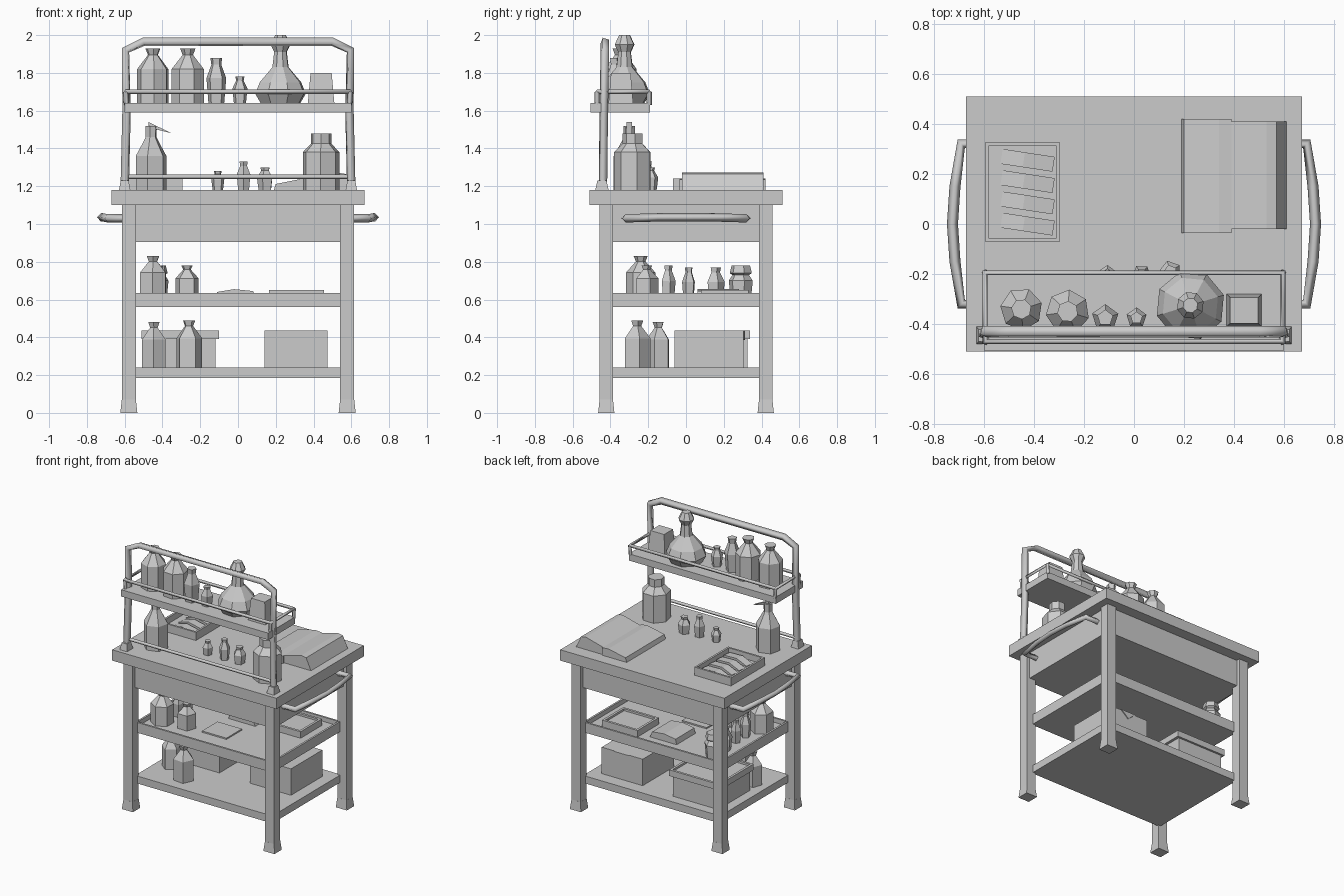
import bpy, bmesh, math
from mathutils import Matrix, Vector

if "Cube" in bpy.data.objects:
    bpy.data.objects.remove(bpy.data.objects["Cube"])


def finish(bm, name):
    bmesh.ops.recalc_face_normals(bm, faces=bm.faces)
    me = bpy.data.meshes.new(name)
    bm.to_mesh(me)
    bm.free()
    ob = bpy.data.objects.new(name, me)
    bpy.context.collection.objects.link(ob)
    return ob


def box(name, x, y, z, top=1.0, recess=None):
    """Box from (min, max) ranges; optional top taper and (wall, depth) recess."""
    bm = bmesh.new()
    bmesh.ops.create_cube(bm, size=1)
    c = Vector([(r[0] + r[1]) / 2 for r in (x, y, z)])
    for v in bm.verts:
        s = top if v.co.z > 0 else 1
        v.co = c + Vector((v.co.x * (x[1] - x[0]) * s, v.co.y * (y[1] - y[0]) * s,
                           v.co.z * (z[1] - z[0])))
    if recess:
        bm.normal_update()
        face = max(bm.faces, key=lambda f: f.calc_center_median().z)
        bmesh.ops.inset_region(bm, faces=[face], thickness=recess[0])
        new = bmesh.ops.extrude_discrete_faces(bm, faces=[face])["faces"]
        bmesh.ops.translate(bm, verts=new[0].verts, vec=(0, 0, -recess[1]))
    return finish(bm, name)


def lathe(name, loc, profile, sides=6, turn=0.3):
    """Low-poly solid of revolution from (radius, height) points."""
    bm = bmesh.new()
    rings = [[bm.verts.new((loc[0] + r * math.cos(turn + 2 * math.pi * i / sides),
                            loc[1] + r * math.sin(turn + 2 * math.pi * i / sides),
                            loc[2] + h)) for i in range(sides)] for r, h in profile]
    for a, b in zip(rings, rings[1:]):
        for i in range(sides):
            j = (i + 1) % sides
            bm.faces.new((a[i], a[j], b[j], b[i]))
    bm.faces.new(rings[0])
    bm.faces.new(rings[-1])
    return finish(bm, name)


def bottle(name, x, y, z, r, h, sides=6, turn=0.3):
    return lathe(name, (x, y, z), [(r, 0), (r, h * .62), (r * .45, h * .83),
                                   (r * .32, h * .88), (r * .48, h)], sides, turn)


def vial(name, x, y, z, r, h, turn=0.3):
    return lathe(name, (x, y, z), [(r * .8, 0), (r, h * .55), (r * .5, h * .85), (r * .6, h)], 5, turn)


def prism(name, pts, y0, y1):
    """XZ profile extruded along y."""
    bm = bmesh.new()
    f = bm.faces.new([bm.verts.new((x, y0, z)) for x, z in pts])
    new = bmesh.ops.extrude_face_region(bm, geom=[f])["geom"]
    bmesh.ops.translate(bm, verts=[g for g in new if isinstance(g, bmesh.types.BMVert)],
                        vec=(0, y1 - y0, 0))
    return finish(bm, name)


def pipe(name, pts, r, cyclic=False):
    """Four-sided bar along a path."""
    cu = bpy.data.curves.new(name, 'CURVE')
    cu.dimensions = '3D'
    cu.bevel_depth, cu.bevel_resolution, cu.use_fill_caps = r, 0, True
    sp = cu.splines.new('POLY')
    sp.points.add(len(pts) - 1)
    for p, co in zip(sp.points, pts):
        p.co = (*co, 1)
    sp.use_cyclic_u = cyclic
    ob = bpy.data.objects.new(name, cu)
    bpy.context.collection.objects.link(ob)
    bpy.ops.object.select_all(action='DESELECT')
    ob.select_set(True)
    bpy.context.view_layer.objects.active = ob
    bpy.ops.object.convert(target='MESH')
    return ob


# Table body
box("tabletop", (-.67, .67), (-.51, .51), (1.10, 1.18))
box("apron", (-.59, .59), (-.43, .43), (.905, 1.10))
box("middle_shelf", (-.56, .56), (-.40, .40), (.56, .635), recess=(.02, .033))
box("lower_shelf", (-.56, .56), (-.40, .40), (.185, .24))
for sx in (-1, 1):
    for sy in (-1, 1):
        cx, cy = sx * .578, sy * .422
        box("leg", (cx - .037, cx + .037), (cy - .035, cy + .035), (.07, 1.10))
        box("foot", (cx - .045, cx + .045), (cy - .043, cy + .043), (0, .07), top=.83)

# Side handles
for s in (-1, 1):
    pipe("side_handle", [(s * .58, -.32, 1.03), (s * .69, -.32, 1.03), (s * .715, -.15, 1.035),
                         (s * .725, 0, 1.035), (s * .715, .15, 1.035), (s * .69, .32, 1.03),
                         (s * .58, .32, 1.03)], .022)

# Overhead frame, upper shelf and rails
pipe("overhead_frame", [(-.60, -.44, 1.18), (-.59, -.435, 1.60), (-.595, -.43, 1.92),
                        (-.50, -.43, 1.965), (.50, -.43, 1.965), (.595, -.43, 1.92),
                        (.59, -.435, 1.60), (.60, -.44, 1.18)], .025)
for s in (-1, 1):
    box("post_base", (s * .60 - .03, s * .60 + .03), (-.48, -.41), (1.18, 1.23), top=.7)
box("upper_shelf", (-.60, .60), (-.505, -.19), (1.59, 1.64))
pipe("upper_rail", [(-.595, -.47, 1.70), (.595, -.47, 1.70), (.595, -.195, 1.70),
                    (-.595, -.195, 1.70)], .013, True)
for s in (-1, 1):
    for y in (-.47, -.195):
        pipe("rail_stub", [(s * .59, y, 1.63), (s * .595, y, 1.70)], .014)
pipe("lower_rail", [(-.60, -.43, 1.25), (.60, -.43, 1.25)], .013)

# Upper shelf vessels
bottle("large_bottle", -.45, -.34, 1.64, .085, .29, 7)
bottle("large_bottle", -.265, -.35, 1.64, .088, .29, 7, .6)
vial("tall_vial", -.115, -.375, 1.64, .055, .24)
vial("small_vial", .01, -.375, 1.64, .042, .14)
lathe("round_flask", (.225, -.325, 1.64), [(.11, 0), (.14, .05), (.115, .11), (.045, .19),
                                          (.035, .27), (.055, .31), (.03, .36)], 8)
box("square_jar", (.37, .51), (-.41, -.28), (1.64, 1.80), top=.8)

# Worktop jugs and vials
lathe("pump_bottle", (-.46, -.30, 1.18), [(.085, 0), (.085, .18), (.04, .26), (.03, .28),
                                         (.032, .34)], 6)
prism("pump_spout", [(-.475, 1.54), (-.35, 1.48), (-.43, 1.50), (-.475, 1.51)], -.315, -.285)
lathe("wide_jug", (.44, -.28, 1.18), [(.10, 0), (.10, .20), (.055, .245), (.055, .30)], 7, .2)
vial("worktop_vial", -.107, -.20, 1.18, .036, .10)
vial("worktop_vial", .03, -.20, 1.18, .038, .15, .9)
vial("worktop_vial", .145, -.19, 1.18, .045, .12, .6)

# Worktop tray with crumpled contents
box("worktop_tray", (-.595, -.295), (-.07, .325), (1.18, 1.24), recess=(.02, .045))
for i in range(4):
    y = -.03 + i * .085
    w = prism("tray_contents", [(-.53, 1.19), (-.32, 1.19), (-.32, 1.215), (-.44, 1.228), (-.53, 1.20)],
              y, y + .06)
    p = Vector((-.43, y + .03, 0))
    w.data.transform(Matrix.Translation(p) @ Matrix.Rotation(-.15, 4, 'Z') @ Matrix.Translation(-p))

# Open book
prism("book_left_page", [(.19, 1.18), (.39, 1.18), (.39, 1.235), (.34, 1.24), (.20, 1.212)], -.035, .42)
prism("book_right_page", [(.38, 1.18), (.61, 1.18), (.57, 1.265), (.53, 1.272), (.39, 1.235)], -.02, .41)

# Middle shelf items
bottle("shelf_bottle", -.45, -.24, .60, .078, .23, 6, .5)
bottle("shelf_bottle", -.27, -.21, .60, .065, .18, 5)
vial("shelf_vial", -.42, -.095, .60, .04, .18)
vial("shelf_vial", -.42, .015, .60, .036, .17, .8)
vial("shelf_vial", -.43, .155, .60, .05, .17)
lathe("shelf_jar", (-.43, .29, .60), [(.055, 0), (.065, .10), (.045, .13), (.06, .14), (.05, .18)], 6)
box("shelf_tray", (.165, .455), (.08, .33), (.60, .65), recess=(.025, .015))
prism("folded_cloth", [(-.12, .60), (.10, .60), (.08, .645), (-.02, .655), (-.11, .64)], .06, .28)
box("flat_sheet", (-.14, .06), (-.22, -.04), (.60, .612))

# Lower shelf items
box("right_storage_box", (.14, .475), (-.06, .305), (.24, .435))
prism("box_flap", [(.25, .435), (.31, .385), (.37, .435)], .305, .312)
box("left_storage_box", (-.49, -.12), (-.045, .325), (.24, .40))
box("left_box_lid", (-.51, -.10), (-.06, .34), (.39, .435), recess=(.025, .015))
bottle("lower_bottle", -.445, -.145, .24, .065, .24, 5, .9)
bottle("lower_bottle", -.26, -.26, .24, .072, .25, 5, .2)
